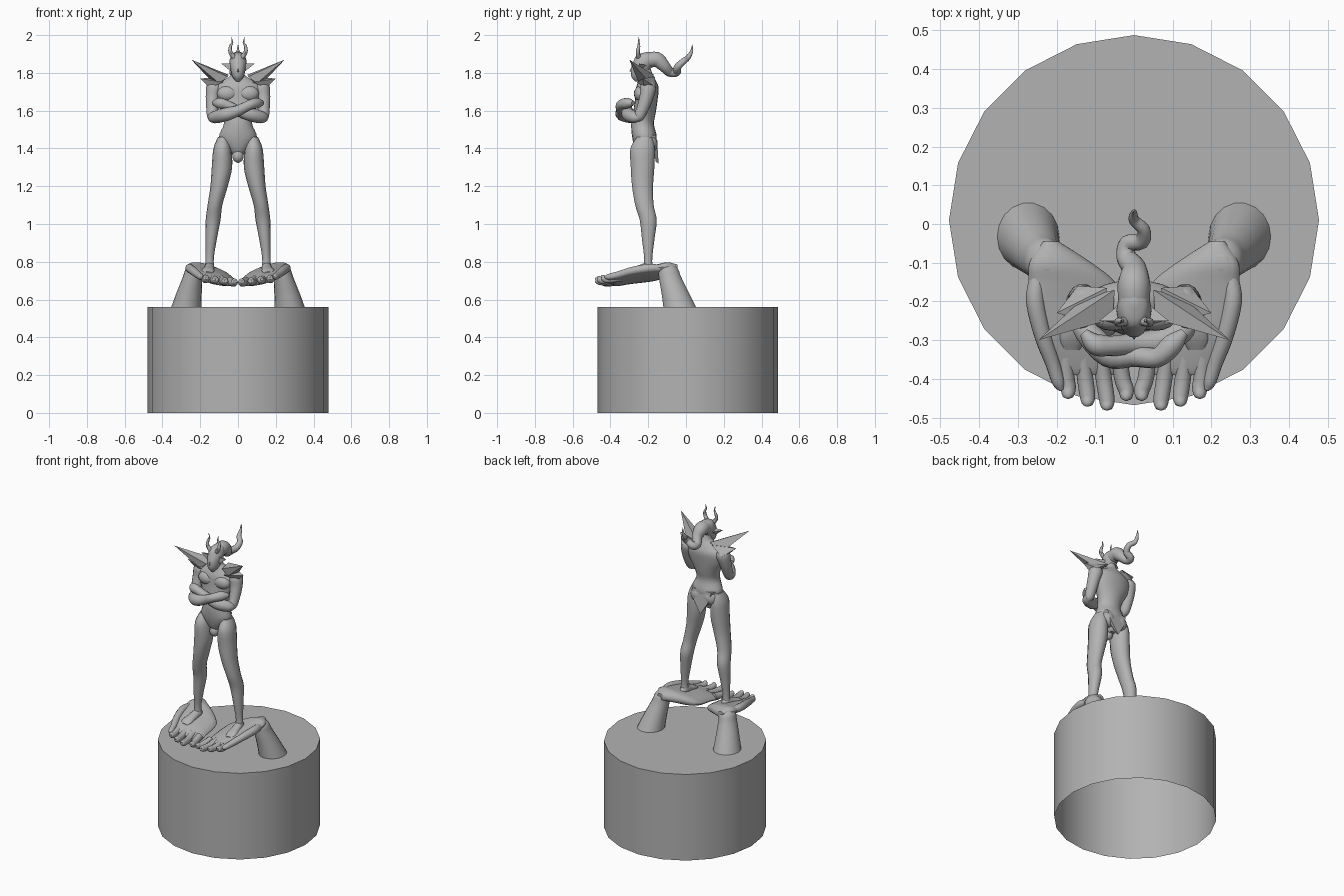
import bpy
import bmesh
from math import cos, sin, pi
from mathutils import Vector, Matrix

default_cube = bpy.data.objects.get("Cube")
if default_cube:
    bpy.data.objects.remove(default_cube)

# One stone-like grey for the whole statue
grey = bpy.data.materials.new("plain_grey")
grey.use_nodes = True
stone_colour = (.45, .45, .45, 1)
grey.diffuse_color = stone_colour
grey.node_tree.nodes["Principled BSDF"].inputs["Base Color"].default_value = stone_colour

X, Y, Z = Vector((1, 0, 0)), Vector((0, 1, 0)), Vector((0, 0, 1))
SIDES = {"left": 1, "right": -1}

# Local origins: the standing figure, the giant hands and the pedestal
FIGURE = Vector((0, -.22, 1))
HANDS = Vector((0, -.2, .7))
PEDESTAL = Vector((0, .01, .56))


def finish(name, bm, origin, smooth_angle=pi / 4):
    """Turn a bmesh into a shaded object standing at its origin."""
    bmesh.ops.recalc_face_normals(bm, faces=bm.faces)
    mesh = bpy.data.meshes.new(name)
    bm.to_mesh(mesh)
    bm.free()
    mesh.materials.append(grey)
    obj = bpy.data.objects.new(name, mesh)
    obj.location = origin
    bpy.context.collection.objects.link(obj)
    bpy.ops.object.select_all(action="DESELECT")
    obj.select_set(True)
    bpy.context.view_layer.objects.active = obj
    bpy.ops.object.shade_smooth_by_angle(angle=smooth_angle)


def spline(stations, steps=4):
    """Catmull-Rom interpolation of (x, y, z, width, depth) stations."""
    rows = [Vector(station) for station in stations]
    rows = [rows[0], *rows, rows[-1]]
    result = []
    for before, start, end, after in zip(rows, rows[1:], rows[2:], rows[3:]):
        leave, arrive = (end - before) / 2, (after - start) / 2
        for k in range(steps):
            t = k / steps
            ease = t * t * (3 - 2 * t)
            result.append(start.lerp(end, ease) + leave * (t * (1 - t) ** 2)
                          - arrive * (t * t * (1 - t)))
    return result + [rows[-1]]


def loft(name, stations, across=X, deep=None, flip=1, origin=FIGURE, sides=14):
    """Elliptical skin along a path; fixed axes, or a frame carried along the path."""
    rows = spline([s if len(s) == 5 else (*s, s[-1]) for s in stations])
    centres = [Vector(row[:3]) for row in rows]
    bm, rings, u = bmesh.new(), [], across.copy()
    for i, (centre, row) in enumerate(zip(centres, rows)):
        v = deep
        if deep is None:
            tangent = (centres[min(i + 1, len(rows) - 1)] - centres[max(i - 1, 0)]).normalized()
            u = (u - tangent * u.dot(tangent)).normalized()
            v = tangent.cross(u)
        ring = []
        for k in range(sides):
            angle = 2 * pi * k / sides
            p = centre + u * (cos(angle) * row[3]) + v * (sin(angle) * row[4])
            ring.append(bm.verts.new((p.x * flip, p.y, p.z)))
        rings.append(ring)
    for low, high in zip(rings, rings[1:]):
        for k in range(sides):
            n = (k + 1) % sides
            bm.faces.new((low[k], low[n], high[n], high[k]))
    bm.faces.new(rings[0])
    bm.faces.new(rings[-1])
    finish(name, bm, origin)


def hull(name, points, flip=1):
    """Sharp flat-faced solid around a few corners."""
    bm = bmesh.new()
    for x, y, z in points:
        bm.verts.new((x * flip, y, z))
    bmesh.ops.convex_hull(bm, input=bm.verts)
    finish(name, bm, FIGURE, pi / 9)


def ball(name, centre, size, flip=1):
    """Rounded muscle or mass."""
    bm = bmesh.new()
    place = Matrix.Translation((centre[0] * flip, *centre[1:])) @ Matrix.Diagonal((*size, 1))
    bmesh.ops.create_uvsphere(bm, u_segments=16, v_segments=10, radius=1, matrix=place)
    finish(name, bm, FIGURE)


# Pedestal: twenty-sided drum, open underneath
bm = bmesh.new()
bmesh.ops.create_circle(bm, cap_ends=True, segments=20, radius=.478,
                        matrix=Matrix.Rotation(pi / 2, 4, "Z"))
skirt = bmesh.ops.extrude_edge_only(bm, edges=bm.edges[:])["geom"]
bmesh.ops.translate(bm, vec=Z * -PEDESTAL.z,
                    verts=[part for part in skirt if isinstance(part, bmesh.types.BMVert)])
finish("pedestal", bm, PEDESTAL)

# Torso, from crotch to neck
loft("torso", [(0, 0, .36, .02, .03), (0, 0, .4, .06, .05), (0, 0, .46, .1, .065),
               (0, -.01, .53, .075, .06), (0, 0, .59, .085, .06), (0, .01, .66, .12, .06),
               (0, .015, .72, .125, .06), (0, .015, .76, .08, .045),
               (0, .01, .79, .034), (0, 0, .83, .03)], X, Y, sides=20)
ball("front_pouch", (0, -.02, .36), (.03, .03, .035))
hull("back_flap", [(s * x, y, z) for s in SIDES.values() for x, y, z in
                   [(.085, .03, .47), (.07, .06, .47), (.05, .07, .4), (.05, .05, .4),
                    (0, .075, .32), (0, .06, .33)]])

# Head and curled hair tail
loft("head", [(0, -.04, .755, .01), (0, -.03, .78, .03, .04), (0, -.02, .82, .04, .053),
              (0, 0, .86, .045, .06), (0, .01, .895, .034, .05), (0, .02, .91, .01)], X, Y)
hull("nose", [(.01, -.065, .8), (-.01, -.065, .8), (0, -.08, .81), (0, -.06, .845)])
loft("hair_tail", [(0, .01, .865, .04), (0, .065, .87, .042), (0, .105, .835, .032),
                   (-.02, .135, .805, .026), (-.015, .17, .805, .023), (.02, .175, .83, .02),
                   (.025, .205, .86, .017), (0, .23, .88, .014), (0, .25, .915, .008),
                   (0, .253, .95, .001)])

for side, s in SIDES.items():
    # Horns, ear fins and shoulder armour
    loft(side + "_horn", [(.02, -.03, .88, .013), (.04, -.035, .91, .011), (.04, -.03, .94, .008),
                          (.03, -.03, .96, .005), (.035, -.03, .99, .001)], Y, flip=s, sides=8)
    hull(side + "_ear_fin", [(.04, -.03, .81), (.04, .01, .84), (.04, -.03, .85),
                             (.09, -.03, .85)], s)
    hull(side + "_shoulder_blade", [(.05, .05, .79), (.055, -.025, .78), (.13, .03, .745),
                                    (.1, -.03, .745), (.247, -.08, .87)], s)
    hull(side + "_shoulder_pad", [(.07, .055, .78), (.145, .06, .725), (.15, 0, .72),
                                  (.08, -.04, .75), (.2, -.01, .77)], s)
    ball(side + "_chest", (.055, -.02, .69), (.056, .036, .042), s)
    ball(side + "_buttock", (.045, .03, .425), (.048, .04, .05), s)

    # Upper arm, leg and foot
    loft(side + "_upper_arm", [(.115, .02, .755, .02), (.125, .02, .725, .042),
                               (.134, .01, .67, .037), (.136, -.01, .61, .032),
                               (.135, -.03, .565, .027), (.13, -.04, .545, .01)], flip=s)
    loft(side + "_leg", [(.08, 0, .46, .026, .04), (.083, -.01, .4, .047, .066),
                         (.085, -.01, .3, .054, .064), (.1, -.01, .2, .046, .057),
                         (.122, 0, .1, .039, .05), (.132, .02, .02, .039, .046),
                         (.142, .02, -.08, .03, .034), (.15, .02, -.18, .022),
                         (.15, .02, -.235, .025)], X, Y, s)
    loft(side + "_foot", [(.15, .055, -.235, .012), (.15, .025, -.23, .025, .03),
                          (.155, -.025, -.24, .029, .024), (.16, -.075, -.25, .034, .016),
                          (.162, -.105, -.26, .022, .008)], X, Z, s)

    # Giant forearm rising from the pedestal
    loft(side + "_giant_forearm", [(.275, .17, -.15, .082, .09), (.26, .145, -.07, .068, .075),
                                   (.24, .115, .02, .052, .06), (.23, .105, .065, .046, .052),
                                   (.225, .1, .095, .02)], X, Y, s, HANDS, 18)

    # Cupped palm, tilted up towards the thumb
    loft(side + "_giant_palm", [(.215, .155, .065, .02), (.19, .1, .06, .08, .034),
                                (.16, .05, .045, .112, .036), (.15, 0, .035, .123, .034),
                                (.135, -.09, .02, .112, .03), (.115, -.17, 0, .098, .022),
                                (.11, -.19, 0, .085, .01)], X + Z / 5, Z, s, HANDS, 20)
    loft(side + "_giant_thumb", [(.25, .06, .065, .02), (.255, 0, .065, .024),
                                 (.235, -.09, .05, .022), (.21, -.16, .03, .019),
                                 (.195, -.21, .02, .016), (.187, -.23, .02, .005)],
         flip=s, origin=HANDS)

    # Four fingers, the middle ones reaching furthest
    for i, reach in enumerate([.255, .28, .27, .25]):
        base_x, tip_x, lift = .04 + .046 * i, .02 + .05 * i, .006 * i
        loft(f"{side}_giant_finger_{i}",
             [(base_x, -.14, lift, .022), ((base_x + tip_x) / 2, -.2, lift - .01, .021),
              (tip_x, .025 - reach, lift - .01, .02), (tip_x, .005 - reach, lift, .014),
              (tip_x, -reach, lift, .004)], flip=s, origin=HANDS, sides=10)

    # Crossed forearms with hands tucked in, the right one lying in front
    front = Vector((0, -.03, 0)) if s < 0 else Vector((0, 0, 0))
    loft(side + "_forearm", [(x, *(Vector((0, y, z)) + front * (.07 > x > -.07)).yz, r) for x, y, z, r in
                             [(.145, -.025, .565, .018), (.125, -.055, .565, .032),
                              (.065, -.085, .58, .036), (0, -.09, .6, .029),
                              (-.06, -.095, .63, .026), (-.1, -.09, .64, .028),
                              (-.13, -.06, .64, .012)]], Z, flip=s)
